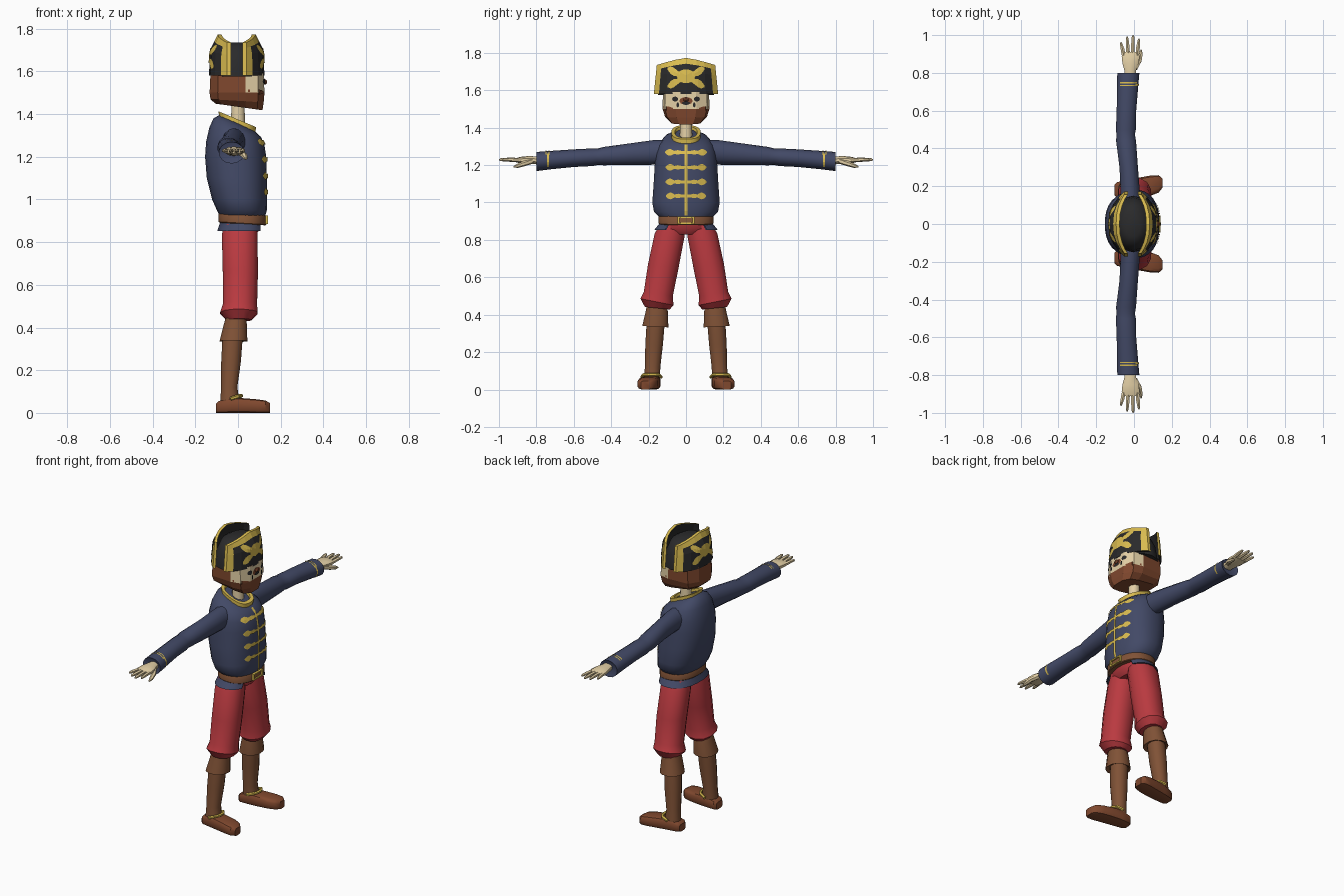
import bpy, bmesh, math
from mathutils import Vector as V
from mathutils.bvhtree import BVHTree

if "Cube" in bpy.data.objects:
    bpy.data.objects.remove(bpy.data.objects["Cube"])


def material(name, r, g, b):
    m = bpy.data.materials.new(name)
    m.diffuse_color = [((c / 255 + .055) / 1.055) ** 2.4 for c in (r, g, b)] + [1]
    m.use_nodes = True
    m.node_tree.nodes["Principled BSDF"].inputs["Base Color"].default_value = m.diffuse_color
    return m


NAVY = material("navy cloth", 66, 73, 102)
RED = material("red cloth", 186, 58, 64)
BOOT = material("boot leather", 128, 82, 54)
HAIR = material("brown hair", 128, 72, 46)
GOLD = material("gold trim", 218, 188, 80)
SKIN = material("skin", 228, 208, 166)
BLACK = material("black felt", 42, 42, 43)


def finish(name, bm, mats, angle=40):
    bmesh.ops.recalc_face_normals(bm, faces=bm.faces)
    me = bpy.data.meshes.new(name)
    bm.to_mesh(me)
    bm.free()
    for m in mats:
        me.materials.append(m)
    ob = bpy.data.objects.new(name, me)
    bpy.context.collection.objects.link(ob)
    bpy.ops.object.select_all(action='DESELECT')
    ob.select_set(True)
    bpy.context.view_layer.objects.active = ob
    if angle:
        bpy.ops.object.shade_smooth_by_angle(angle=math.radians(angle))
    return ob


def loft(name, rings, *mats, colour=None, caps=True, closed=False, angle=40):
    """Skin a list of point rings; colour(i, j, centre) gives a material index, None drops the face."""
    bm = bmesh.new()
    vs = [[bm.verts.new(p) for p in r] for r in rings]
    n, k = len(vs[0]), len(vs)
    for i in range(k if closed else k - 1):
        for j in range(n):
            a, b = vs[i], vs[(i + 1) % k]
            q = (a[j], a[(j + 1) % n], b[(j + 1) % n], b[j])
            c = colour(i, j, sum((v.co for v in q), V()) / 4) if colour else 0
            if c is not None:
                bm.faces.new(q).material_index = c
    if caps and not closed:
        for i, r in ((0, vs[0]), (k - 1, vs[-1])):
            c = sum((v.co for v in r), V()) / n
            bm.faces.new(r).material_index = (colour(i, -1, c) or 0) if colour else 0
    return finish(name, bm, mats, angle)


def ring(c, u, v, n=16, e=2.0):
    """Superellipse ring about c with half axes u and v."""
    out = []
    for i in range(n):
        a = 2 * math.pi * (i + .5) / n
        ca, sa = math.cos(a), math.sin(a)
        out.append(V(c) + V(u) * math.copysign(abs(ca) ** (2 / e), ca)
                   + V(v) * math.copysign(abs(sa) ** (2 / e), sa))
    return out


def level(z, x0, x1, y0, y1, n=16, e=2.0, tx=0, ty=0):
    """Horizontal ring from its extents, tilted by tx along x and ty along y."""
    return ring(((x0 + x1) / 2, (y0 + y1) / 2, z), ((x1 - x0) / 2, 0, -tx * (x1 - x0) / 2),
                (0, (y1 - y0) / 2, ty * (y1 - y0) / 2), n, e)


def tube(name, path, radii, mat, n=8):
    path, rings = [V(p) for p in path], []
    for i, p in enumerate(path):
        t = (path[min(i + 1, len(path) - 1)] - path[max(i - 1, 0)]).normalized()
        u = t.cross(V((0, 0, 1))).normalized()
        rings.append(ring(p, u * radii[i], u.cross(t) * radii[i], n))
    return loft(name, rings, mat)


def plates(name, parts, target, d, wide, mat, lift=.004):
    """Thin shapes (start, end, half widths) projected along d onto the target."""
    bm, src = bmesh.new(), bmesh.new()
    src.from_mesh(target.data)
    tree, d, wide = BVHTree.FromBMesh(src), V(d), V(wide)
    src.free()
    for a, b, widths in parts:
        a, b, rows = V(a), V(b), []
        w = wide if wide.length else (b - a).cross(d).normalized()
        for i, h in enumerate(widths):
            p, row = a.lerp(b, i / (len(widths) - 1)), []
            for s in (-1, 0, 1):
                q = p + w * h * s
                hit = tree.ray_cast(q - d, d)[0] or tree.find_nearest(q)[0]
                row.append(bm.verts.new(hit - d * lift))
            rows.append(row)
        for r, t in zip(rows, rows[1:]):
            for j in (0, 1):
                bm.faces.new((r[j], r[j + 1], t[j + 1], t[j]))
    return finish(name, bm, [mat], 0)


def oval(c, ry, rz, n=10):
    x, y, z = c
    return ((x, y - ry, z), (x, y + ry, z),
            [max(.001, rz * math.sqrt(max(0, 1 - (2 * i / n - 1) ** 2))) for i in range(n + 1)])


# Jacket body
body = [(.922, -.085, .128, .142, 0), (.95, -.10, .136, .172, 0), (1.0, -.122, .136, .181, 0),
        (1.10, -.147, .136, .174, 0), (1.20, -.155, .133, .168, 0), (1.265, -.15, .124, .162, .05),
        (1.315, -.135, .108, .145, .18), (1.345, -.115, .09, .115, .35), (1.362, -.085, .07, .07, .45)]
jacket = loft("jacket", [level(z, a, b, -r, r, 28, 2.3, t) for z, a, b, r, t in body], NAVY)

# Gold frogging and front placket
knots = [.003, .012, .017, .018, .013, .008, .010, .012, .010, .008, .008, .007]
frogs = [((0, -w, z), (0, w, z), knots + knots[::-1])
         for z, w in ((1.268, .112), (1.188, .11), (1.11, .11), (1.035, .108))]
plates("frogging", [(V(a), V(b), k) for a, b, k in frogs], jacket, (-1, 0, 0), (0, 0, 1), GOLD, .006)
plates("placket", [((0, 0, .93), (0, 0, 1.31), [.008] * 16)], jacket, (-1, 0, 0), (0, 1, 0), GOLD, .007)

# Collar
loft("collar", [level(1.345, -.088, .082, -.078, .078, 16, 2.6, .42), level(1.376, -.093, .086, -.078, .078, 16, 2.6, .42),
                level(1.376, -.075, .066, -.060, .060, 16, 2.6, .42), level(1.345, -.07, .06, -.055, .055, 16, 2.6, .42)],
     GOLD, closed=True, angle=30)

# Belt, buckle and jacket skirt
loft("belt", [level(z, -.088 - g, .13 + g, -.143 - g, .143 + g, 24, 2.3, .06)
              for z, g in ((.885, 0), (.889, .004), (.926, .004), (.932, 0))], BOOT)
frame = [(.046, .02), (.046, -.02), (-.046, -.02), (-.046, .02)]
loft("buckle", [[(.128, y, .905 + z), (.141, y, .905 + z), (.141, y * .78, .905 + z * .6), (.128, y * .78, .905 + z * .6)]
                for y, z in frame], GOLD, closed=True, angle=0)
loft("jacket_skirt", [level(.892, -.085, .125, -.14, .14, 24, 2.3), level(.852, -.098, .125, -.172, .172, 24, 2.3),
                      level(.852, -.09, .117, -.163, .163, 24, 2.3), level(.892, -.08, .118, -.132, .132, 24, 2.3)],
     NAVY, closed=True, colour=lambda i, j, c: None if c.x > 0 and abs(c.y) < .095 else 0)
loft("hips", [level(.90, -.075, .11, -.125, .125, 16), level(.86, -.075, .105, -.15, .15, 16),
              level(.83, -.05, .08, -.1, .1, 16)], RED)

# Arms, hands, legs and feet on both sides
for s, side in ((1, "left"), (-1, "right")):
    sleeve = [(.08, -.02, 1.265, .062, .068), (.17, -.02, 1.268, .052, .066), (.30, -.028, 1.258, .05, .058),
              (.44, -.042, 1.248, .054, .049), (.475, -.044, 1.244, .05, .044), (.50, -.043, 1.242, .054, .047),
              (.60, -.04, 1.237, .053, .047), (.72, -.034, 1.227, .057, .049), (.80, -.03, 1.219, .06, .051),
              (.792, -.03, 1.22, .04, .03)]
    arm = loft(side + "_sleeve", [ring((x, y * s, z), (a, 0, 0), (0, 0, b), 14) for y, x, z, a, b in sleeve], NAVY)
    plates(side + "_cuff_top_trim", [((-.075, y * s, 1.3), (.015, y * s, 1.3), [.003] * 9) for y in (.733, .748)],
           arm, (0, 0, -1), (0, 1, 0), GOLD)
    plates(side + "_cuff_front_trim", [((.1, .737 * s, 1.19), (.1, .737 * s, 1.262), [.005] * 9)],
           arm, (-1, 0, 0), (0, 1, 0), GOLD)
    palm = [(.77, -.02, 1.224, .03, .022), (.81, -.02, 1.226, .031, .021), (.85, -.018, 1.227, .045, .021),
            (.885, -.018, 1.227, .049, .017), (.91, -.018, 1.226, .044, .011)]
    loft(side + "_palm", [ring((x, y * s, z), (a, 0, 0), (0, 0, b), 10, 2.4) for y, x, z, a, b in palm], SKIN)
    for x0, x1, y in ((-.054, -.068, .963), (-.031, -.036, .992), (-.007, -.005, 1.0), (.017, .026, .982)):
        tube(side + "_finger", [(x0, .89 * s, 1.226), ((x0 + x1) / 2, (.89 + y) / 2 * s, 1.229),
                                (x1, (y - .01) * s, 1.229), (x1, y * s, 1.228)], [.0115, .011, .008, .003], SKIN, 6)
    tube(side + "_thumb", [(.005, .825 * s, 1.222), (.028, .865 * s, 1.208), (.036, .9 * s, 1.196), (.038, .922 * s, 1.19)],
         [.016, .014, .011, .004], SKIN, 6)

    def leg(name, rows, mat, n=12):
        loft(name, [level(z, a, b, min(c * s, d * s), max(c * s, d * s), n, 2.2, 0, t * s)
                    for z, a, b, c, d, t in rows], mat)

    # columns: height, x range, y range, sideways tilt
    leg(side + "_breeches", [(.885, -.07, .09, .01, .14, 0), (.83, -.078, .094, .004, .17, .05), (.66, -.074, .096, .037, .206, .1),
                             (.51, -.072, .092, .068, .228, .15), (.468, -.086, .094, .064, .246, .2),
                             (.435, -.055, .065, .085, .222, .1)], RED)
    leg(side + "_boot_cuff", [(.445, -.06, .04, .1, .212, 0), (.415, -.068, .043, .095, .218, 0),
                              (.336, -.088, .046, .092, .236, .05), (.35, -.07, .02, .115, .21, .05)], BOOT)
    leg(side + "_boot_shaft", [(.36, -.074, .024, .112, .212, 0), (.24, -.08, .015, .122, .219, 0),
                               (.12, -.08, -.002, .136, .221, 0), (.04, -.086, .01, .138, .228, 0)], BOOT)
    foot = [(-.102, .18, .03, .045), (-.09, .18, .042, .056), (-.03, .186, .05, .072), (.03, .194, .053, .069),
            (.09, .204, .054, .064), (.13, .212, .047, .058), (.15, .216, .026, .046)]
    loft(side + "_shoe", [ring((x, y * s, h / 2), (0, r, 0), (0, 0, h / 2), 12, 4) for x, y, r, h in foot], HAIR)
    tube(side + "_shoe_strap", [(-.035, .133 * s, .066), (.0, .143 * s, .078), (.015, .165 * s, .08), (.016, .2 * s, .08),
                                (.0, .228 * s, .078), (-.035, .236 * s, .066)], [.009] * 6, GOLD, 6)

# Neck and faceted head
loft("neck", [level(1.33, -.035, .035, -.034, .034, 10), level(1.46, -.032, .032, -.032, .032, 10)], SKIN)
half = [(.124, .055), (.095, .112), (.035, .125), (-.095, .118), (-.133, .06)]
outline = half + [(x, -y) for x, y in reversed(half)]
levels = [(1.433, .86, .66, .12), (1.462, .97, .9, .06), (1.5, 1, 1, 0), (1.59, .97, .99, 0)]
head = loft("head", [[(x * a + (.008 if i == 0 else 0), y * b, z - x * t) for x, y in outline]
                     for i, (z, a, b, t) in enumerate(levels)], HAIR, SKIN,
            colour=lambda i, j, c: 1 if c.z > 1.51 and c.x > .03 and j >= 0 else 0, angle=0)
plates("beard_sides", [((0, s * .123, 1.503), (0, s * .07, 1.503), [.012, .011, .009, .003]) for s in (-1, 1)],
       head, (-1, 0, 0), (0, 0, 1), HAIR)
plates("eyes", [oval((0, y, 1.553), .016, .013) for y in (-.058, .058)], head, (-1, 0, 0), (0, 0, 1), BLACK)
plates("moustache", [oval((0, 0, 1.543), .036, .02)], head, (-1, 0, 0), (0, 0, 1), HAIR)
plates("mouth", [oval((0, 0, 1.531), .022, .009)] + [oval((0, y, 1.522), .007, .013) for y in (-.044, .044)],
       head, (-1, 0, 0), (0, 0, 1), BLACK, .007)
loft("nose", [ring((x, 0, 1.55), (0, r, 0), (0, 0, r * .8), 8) for x, r in ((.115, .015), (.13, .015), (.137, .007))], HAIR)

# Hat crown and the two turned-up brims
loft("hat_crown", [level(z, -a - .005, a - .005, -b, b, 14) for z, a, b in
                   ((1.575, .122, .15), (1.60, .115, .148), (1.66, .10, .14), (1.715, .078, .11), (1.736, .04, .07))], BLACK)
T = [-1, -.84, -.62, -.35, 0, .35, .62, .84, 1]
H = [0, .35, .63, .84, 1]


def brim_point(t, v, thick, f):
    x0 = .13 - .008 * v - .09 * max(0, v - .63)
    x = x0 + (.045 - x0) * abs(t) ** 2.4 - thick
    return (f * x - .006, (.172 - .016 * v) * t, 1.58 + v * (.193 - .038 * abs(t) ** 1.3))


for f, end in ((1, "front"), (-1, "back")):
    def trim(i, j, c):
        return 1 if j in (-1, 3, 4) or (j < 3 and i in (0, len(T) - 2)) else 0
    brim = loft(end + "_brim", [[brim_point(t, v, 0, f) for v in H] + [brim_point(t, v, .018, f) for v in H[::-1]]
                                for t in T], BLACK, GOLD, colour=trim, angle=0)
    bone = [.006, .02, .022, .016, .012, .012, .012, .012, .012, .016, .022, .02, .006]
    plates(end + "_emblem", [((0, -.098, 1.622), (0, .098, 1.715), bone), ((0, -.098, 1.715), (0, .098, 1.622), bone),
                             oval((0, 0, 1.675), .05, .037)], brim, (-f, 0, 0), (0, 0, 1), GOLD)
